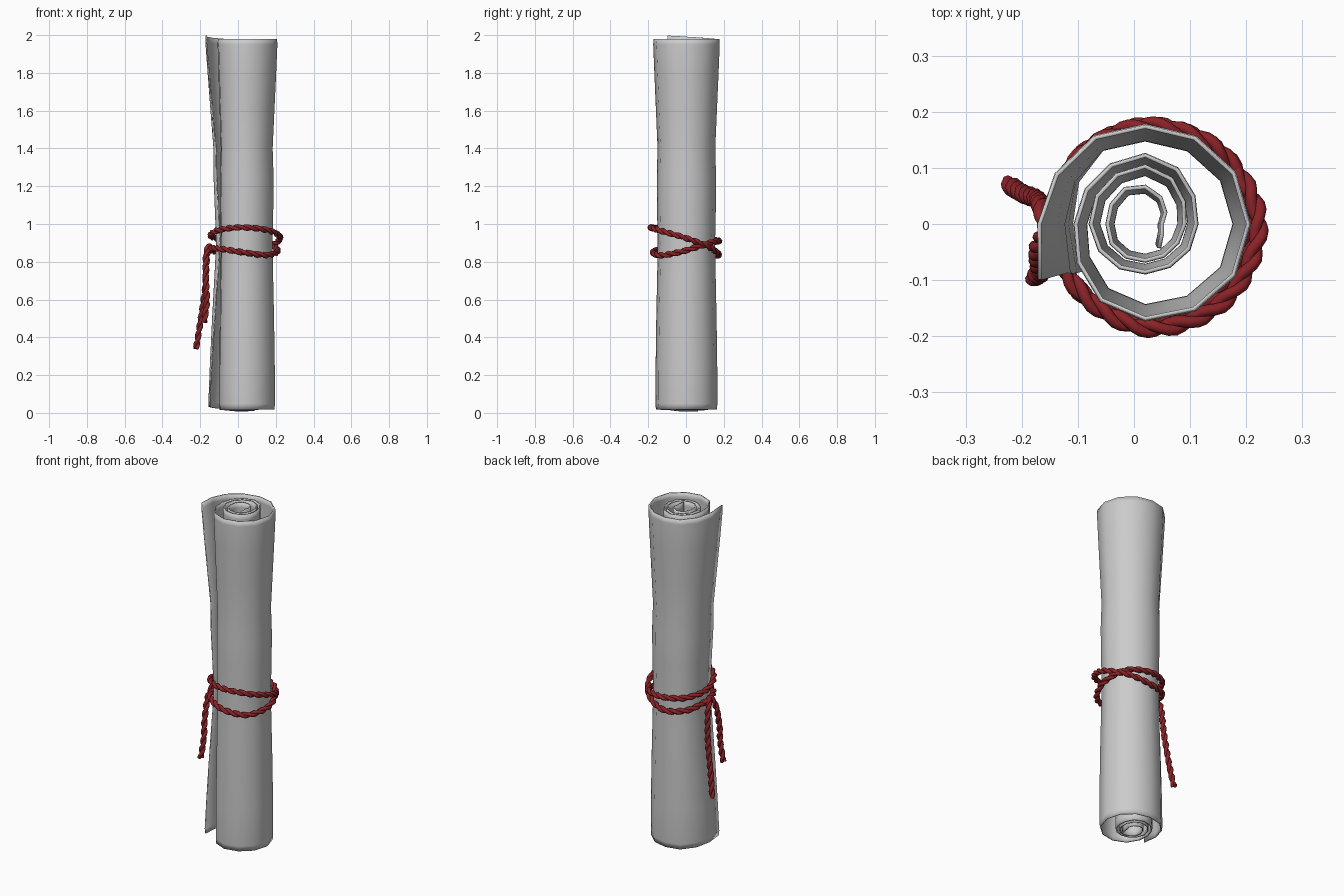
import bpy, bmesh, math
from mathutils import Vector

if "Cube" in bpy.data.objects:
    bpy.data.objects.remove(bpy.data.objects["Cube"])


def material(name, colour):
    mat = bpy.data.materials.new(name)
    mat.use_nodes = True
    mat.diffuse_color = (*colour, 1)
    mat.node_tree.nodes["Principled BSDF"].inputs["Base Color"].default_value = (*colour, 1)
    return mat


paper = material("pale grey paper", (0.6, 0.6, 0.6))
cord = material("dark red cord", (0.25, 0.016, 0.02))

# Rolled sheet: spiral radii every 30 degrees, from the loose flap to the core
RADII = [.20, .18, .178, .18, .176, .179, .184, .186, .184, .177, .171, .158,
         .138, .125, .122, .122, .124, .114, .1, .092, .09, .087, .087, .09,
         .094, .098, .1, .102, .104, .094, .08, .071, .067, .066, .066, .068,
         .07, .068, .07, .073, .067, .055, .042, .03, .035, .05]
# Height and width of the roll, narrow where it is tied
ROWS = [(.02, .91), (.05, .925), (.25, .92), (.5, .9), (.75, .87), (.9, .855),
        (1.1, .88), (1.25, .885), (1.4, .86), (1.6, .91), (1.8, .96), (1.95, .995), (1.98, .985)]


def sheet_point(i, z, scale):
    angle = math.radians(210 - 30 * i)
    r = RADII[i] * scale
    p = Vector((.02 + r * math.cos(angle), r * math.sin(angle), z))
    loose = max(0, 1 - i / 3)                    # flap curls away at both ends
    p.x += loose * (.035 - .05 * abs(z - .95))
    end = abs(z - 1) ** 6
    p.z += end * .02 * loose
    if z < 1:
        p.z -= end * .015 * i / len(RADII)       # core slips slightly downward
    return p


bm = bmesh.new()
grid = [[bm.verts.new(sheet_point(i, z, s)) for i in range(len(RADII))] for z, s in ROWS]
for low, high in zip(grid, grid[1:]):
    for i in range(len(RADII) - 1):
        bm.faces.new((low[i + 1], low[i], high[i], high[i + 1]))
mesh = bpy.data.meshes.new("rolled_sheet")
bm.to_mesh(mesh)
bm.free()
for face in mesh.polygons:
    face.use_smooth = True
mesh.materials.append(paper)
sheet = bpy.data.objects.new("rolled_sheet", mesh)
bpy.context.collection.objects.link(sheet)
thick = sheet.modifiers.new("thickness", 'SOLIDIFY')
thick.thickness = .007
thick.offset = 0


def smooth_path(points, steps=12):
    """Catmull-Rom path through the points."""
    pts = [Vector(p) for p in points]
    pts = [2 * pts[0] - pts[1]] + pts + [2 * pts[-1] - pts[-2]]
    out = []
    for a, b, c, d in zip(pts, pts[1:], pts[2:], pts[3:]):
        for k in range(steps):
            t = k / steps
            out.append(.5 * (2 * b + (c - a) * t + (2 * a - 5 * b + 4 * c - d) * t * t
                             + (3 * b - a - 3 * c + d) * t ** 3))
    return out + [pts[-2]]


def twisted_cord(name, points, pitch=.1, offset=.0075, radius=.0105):
    """Two strands wound around each other along a path."""
    path = smooth_path(points)
    data = bpy.data.curves.new(name, 'CURVE')
    data.dimensions = '3D'
    data.bevel_depth = radius
    data.bevel_resolution = 2
    data.use_fill_caps = True
    data.materials.append(cord)
    for strand in range(2):
        spline = data.splines.new('POLY')
        spline.points.add(len(path) - 1)
        side = Vector((.3, .2, 1))
        travel = 0
        for k, p in enumerate(path):
            tangent = (path[min(k + 1, len(path) - 1)] - path[max(k - 1, 0)]).normalized()
            side = (side - tangent * side.dot(tangent)).normalized()
            travel += (p - path[k - 1]).length if k else 0
            turn = math.tau * travel / pitch + math.pi * strand
            q = p + offset * (side * math.cos(turn) + tangent.cross(side) * math.sin(turn))
            spline.points[k].co = (*q, 1)
    obj = bpy.data.objects.new(name, data)
    bpy.context.collection.objects.link(obj)


# Cord wound twice around the roll: heights at each 45 degrees
HEIGHTS = [.87, .87, .85, .835, .86, .9, .91, .92, .94,
           .97, .982, .965, .925, .875, .835, .845, .87]
wrap = []
for i, z in enumerate(HEIGHTS):
    a = math.pi + i * math.pi / 4
    r = .178 + .008 * math.cos(a) + (.012 if 9 < i < 13 else 0)
    wrap.append((.025 + r * math.cos(a), r * math.sin(a) * .98, z))
twisted_cord("cord_wrap", wrap)

# Hanging cord ends
twisted_cord("cord_tail_long", [(-.13, -.03, .86), (-.155, .0, .875), (-.165, .03, .82),
                                (-.175, .045, .65), (-.2, .055, .48), (-.222, .07, .34)])
twisted_cord("cord_tail_short", [(-.14, .03, .86), (-.155, -.01, .88), (-.17, -.04, .82),
                                 (-.17, -.07, .7), (-.165, -.085, .6), (-.178, -.095, .48)])
